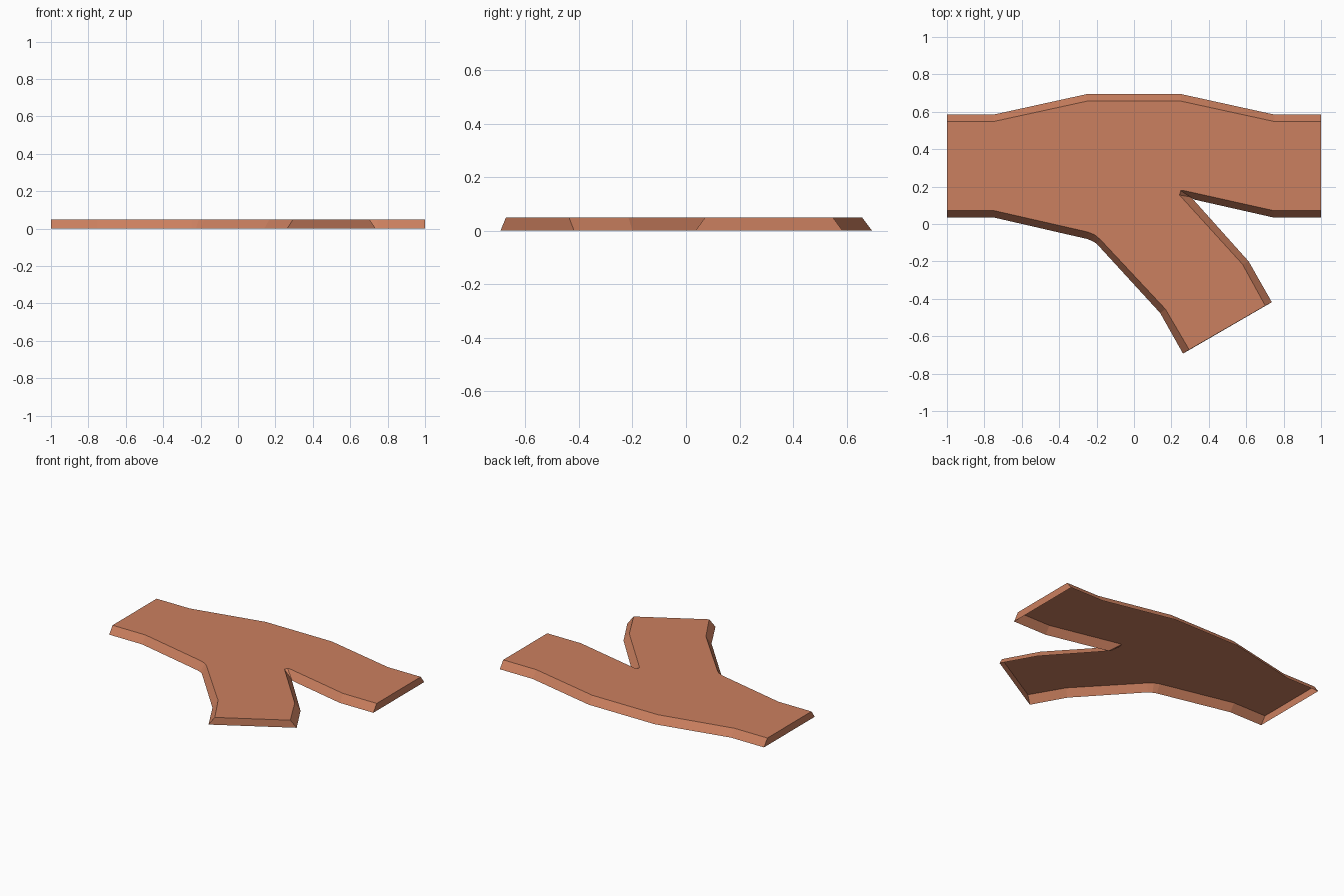
import bpy
import bmesh

HEIGHT = 0.05

# Outline at ground level and matching outline at the upper deck, clockwise from back left
base = [(-1, 0.585), (-0.75, 0.585), (-0.25, 0.695), (0.25, 0.695), (0.75, 0.585), (1, 0.585),
        (1, 0.035), (0.745, 0.035), (0.325, 0.13), (0.315, 0.135), (0.305, 0.144),
        (0.613, -0.20), (0.737, -0.418), (0.262, -0.693),
        (0.14, -0.476), (-0.20, -0.105), (-0.225, -0.09), (-0.25, -0.08),
        (-0.75, 0.035), (-1, 0.035)]
deck = [(-1, 0.548), (-0.75, 0.548), (-0.25, 0.657), (0.25, 0.657), (0.75, 0.548), (1, 0.548),
        (1, 0.072), (0.745, 0.072), (0.27, 0.178), (0.25, 0.178), (0.243, 0.155),
        (0.58, -0.215), (0.702, -0.437), (0.295, -0.672),
        (0.168, -0.455), (-0.18, -0.083), (-0.21, -0.058), (-0.246, -0.043),
        (-0.75, 0.072), (-1, 0.072)]

clay = bpy.data.materials.new("clay_orange")
clay.diffuse_color = (0.60, 0.215, 0.115, 1)

# Forked path slab: deck face and sloped skirt, open underneath
bm = bmesh.new()
low = [bm.verts.new((x, y, 0)) for x, y in base]
top = [bm.verts.new((x, y, HEIGHT)) for x, y in deck]
bm.faces.new(top[::-1])
n = len(base)
for i in range(n):
    j = (i + 1) % n
    bm.faces.new((low[i], top[i], top[j], low[j]))
bm.normal_update()
mesh = bpy.data.meshes.new("forked_path")
bm.to_mesh(mesh)
bm.free()
mesh.materials.append(clay)
path = bpy.data.objects.new("forked_path", mesh)
bpy.context.collection.objects.link(path)
